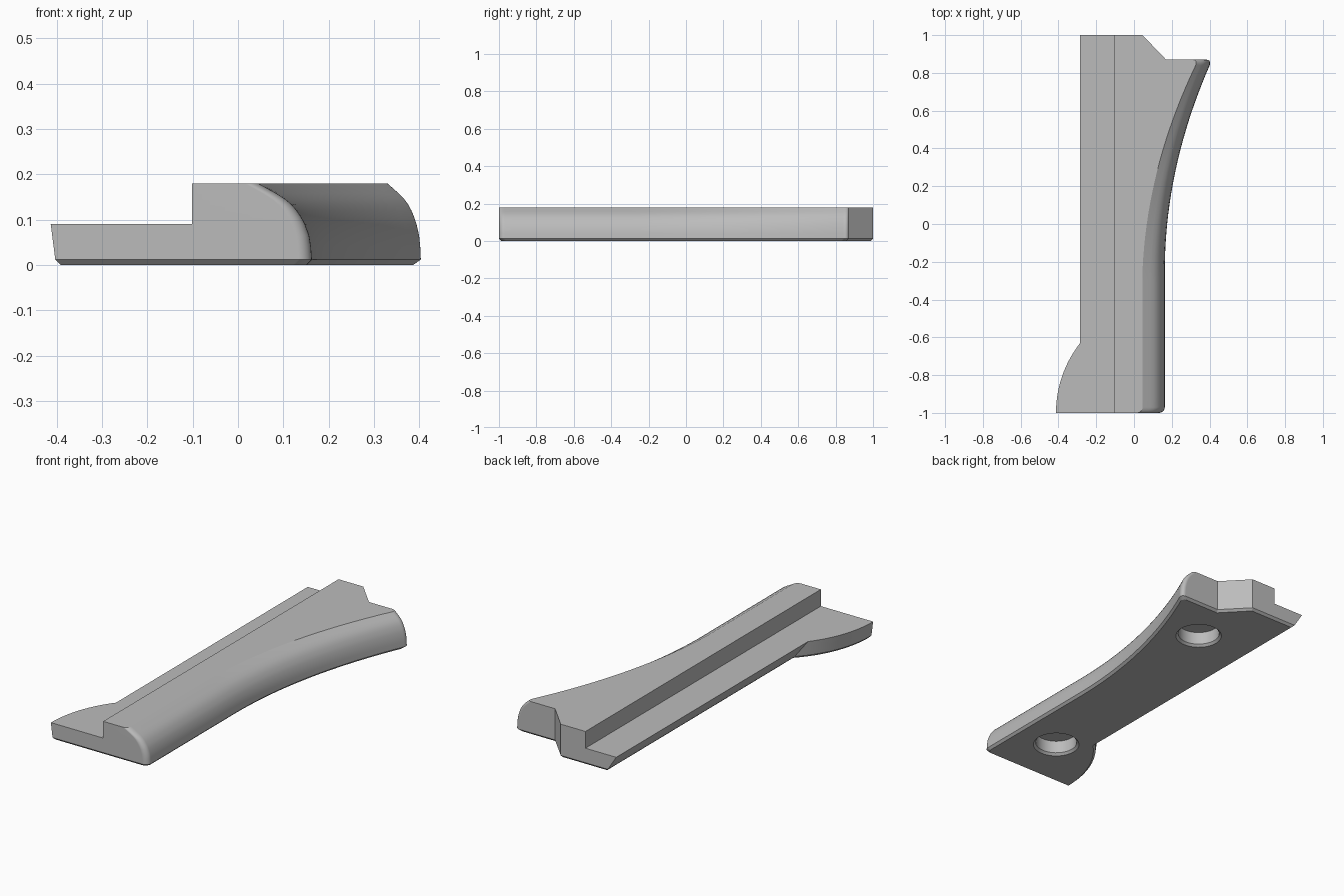
import bpy, bmesh, math
from mathutils import Vector

cube = bpy.data.objects.get("Cube")
if cube:
    bpy.data.objects.remove(cube, do_unlink=True)

grey = bpy.data.materials.new("plain_grey")
grey.use_nodes = True
grey.diffuse_color = (0.5, 0.5, 0.5, 1)
grey.node_tree.nodes["Principled BSDF"].inputs["Base Color"].default_value = (0.5, 0.5, 0.5, 1)


def loft(name, rings):
    """Closed solid through equal-length rings, listed from bottom to top."""
    bm = bmesh.new()
    loops = [[bm.verts.new(p) for p in ring] for ring in rings]
    n = len(loops[0])
    for low, high in zip(loops, loops[1:]):
        for i in range(n):
            j = (i + 1) % n
            bm.faces.new((low[i], low[j], high[j], high[i]))
    bm.faces.new(loops[0][::-1])
    bm.faces.new(loops[-1])
    bmesh.ops.recalc_face_normals(bm, faces=bm.faces)
    mesh = bpy.data.meshes.new(name)
    bm.to_mesh(mesh)
    bm.free()
    mesh.materials.append(grey)
    obj = bpy.data.objects.new(name, mesh)
    bpy.context.collection.objects.link(obj)
    return obj


FRONT, BACK, TIP, TOP, LEDGE, CHAMFER = -1.0, 1.0, 0.87, 0.18, 0.09, 0.012
CORNER = 0.03
FIN_CENTRE, FIN_RADIUS = 0.186, 0.599


def flared_edge(y, inset):
    """Straight edge that flares outward; the rounded shoulder narrows with it."""
    t = max(0.0, y + 0.25)
    return 0.163 + 0.2 * t * t - inset * (1 - 0.34 * t)


def outline(z, shoulder, wall, fin, trim):
    """Plan outline at one height, counter-clockwise from the front."""
    pts = []
    front, tip, back = FRONT + trim, TIP - trim, BACK - trim
    # rounded front corner, flared edge, rounded tip
    path = []
    for i in range(7):
        a = math.pi / 2 * (1 - i / 6)
        path.append((front + CORNER * (1 - math.sin(a)), CORNER * (1 - math.cos(a))))
    y0, y1 = front + CORNER, tip - CORNER
    path += [(y0 + (y1 - y0) * i / 32, 0) for i in range(1, 32)]
    for i in range(7):
        a = math.pi / 2 * i / 6
        path.append((tip - CORNER * (1 - math.sin(a)), CORNER * (1 - math.cos(a))))
    pts += [(flared_edge(y, shoulder) - trim - d, y) for y, d in path]
    # slanted notch at the back
    pts += [(0.17 - trim * 0.4, tip), (0.045 - trim * 0.4, back)]
    # straight undercut side, then the curved fin
    x_wall = -0.285 + wall + trim
    radius = FIN_RADIUS - fin - trim
    pts.append((x_wall, back))
    a0 = math.acos((FIN_CENTRE - x_wall) / radius)
    a1 = math.asin(trim / radius)
    for i in range(17):
        a = a0 + (a1 - a0) * i / 16
        pts.append((FIN_CENTRE - radius * math.cos(a), FRONT + radius * math.sin(a)))
    return [Vector((x, y, z)) for x, y in pts]


# shoulder profile: height and inset from the widest line
shoulder_profile = [(CHAMFER, 0), (0.04, 0.002), (0.065, 0.006), (LEDGE, 0.015),
                    (0.105, 0.023), (0.12, 0.033), (0.133, 0.044), (0.145, 0.058),
                    (0.158, 0.078), (TOP, 0.118)]
rings = [outline(0, 0, 0.05, 0.01, CHAMFER)]
for z, inset in shoulder_profile:
    taper = max(0.0, (LEDGE - z) / (LEDGE - CHAMFER))
    rings.append(outline(z, inset, 0.05 * taper, 0.01 * taper, 0))
body = loft("rail_body", rings)


def circle(x, y, z, r, n=48):
    return [Vector((x + r * math.cos(2 * math.pi * i / n),
                    y + r * math.sin(2 * math.pi * i / n), z)) for i in range(n)]


def rectangle(x0, x1, y0, y1, z):
    return [Vector(p) for p in ((x0, y0, z), (x1, y0, z), (x1, y1, z), (x0, y1, z))]


# lowered ledge and two chamfered blind holes underneath
cutters = [loft("ledge_cutter", [rectangle(-0.6, -0.102, -1.2, 1.2, z) for z in (LEDGE, 0.3)])]
for x, y in ((-0.072, -0.706), (0.085, 0.617)):
    cutters.append(loft("hole_cutter", [circle(x, y, z, r) for z, r in
                   ((-0.012, 0.129), (CHAMFER, 0.105), (0.08, 0.105))]))

bpy.ops.object.select_all(action='DESELECT')
bpy.context.view_layer.objects.active = body
body.select_set(True)
for cutter in cutters:
    cutter.hide_render = True
    mod = body.modifiers.new("cut", 'BOOLEAN')
    mod.operation = 'DIFFERENCE'
    mod.solver = 'EXACT'
    mod.object = cutter
    bpy.ops.object.modifier_apply(modifier=mod.name)
    bpy.data.objects.remove(cutter, do_unlink=True)

# smooth shoulder with crisp flat faces
bpy.ops.object.shade_smooth_by_angle(angle=math.radians(28))
weighted = body.modifiers.new("flat_faces", 'WEIGHTED_NORMAL')
weighted.keep_sharp = True
